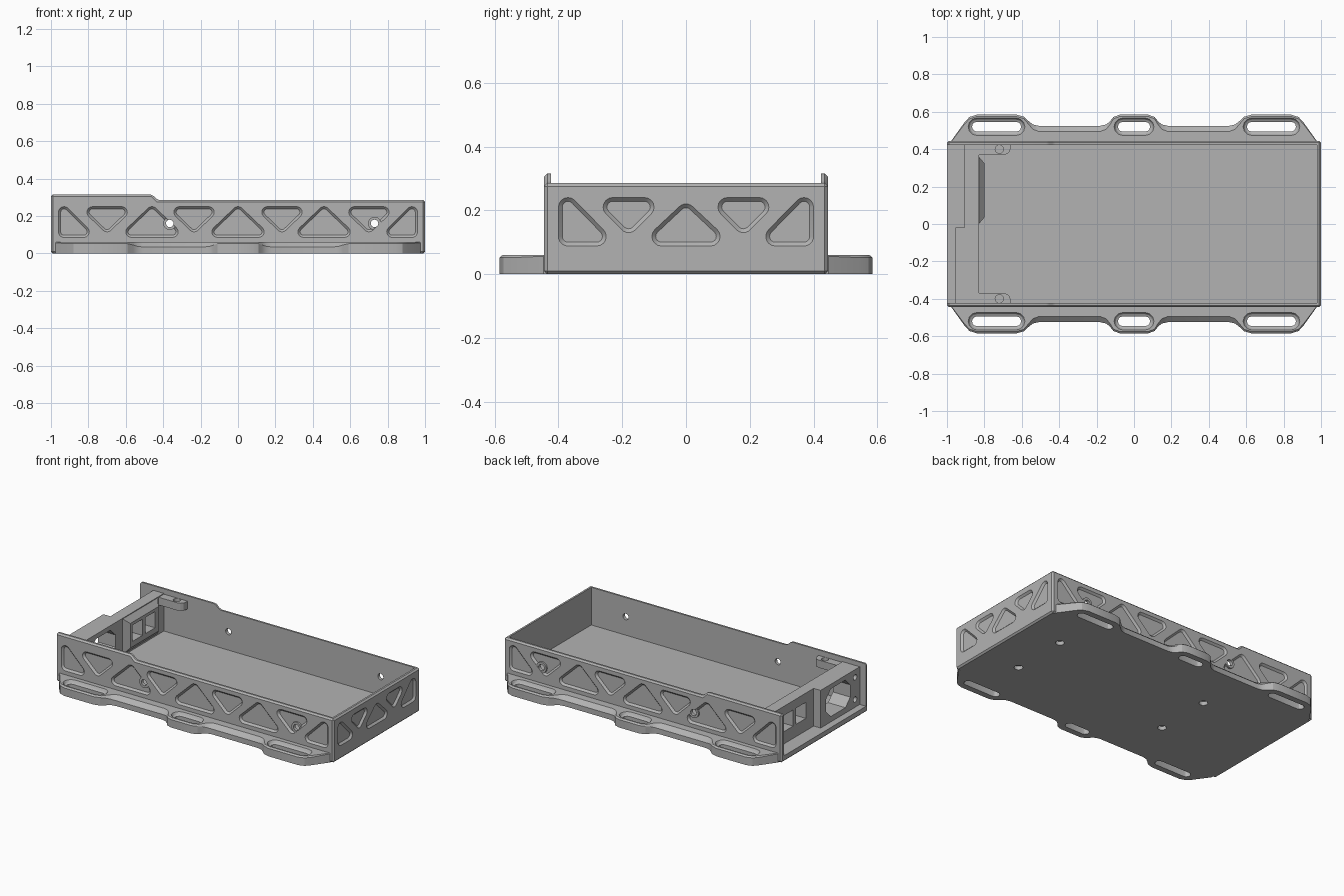
import bpy, bmesh
from math import pi, sin, cos, atan2
from mathutils import Vector

if "Cube" in bpy.data.objects:
    bpy.data.objects.remove(bpy.data.objects["Cube"])

grey = bpy.data.materials.new("machined_grey")
grey.use_nodes = True
GREY = (0.45, 0.45, 0.45, 1)
grey.diffuse_color = GREY
grey.node_tree.nodes["Principled BSDF"].inputs["Base Color"].default_value = GREY

LEN, WID, WALL, FLOOR, RIM = 1.0, 0.445, 0.022, 0.04, 0.285


def loft(name, *solids):
    """Each solid is a list of rings with equal point counts; caps close the ends."""
    bm = bmesh.new()
    for rings in solids:
        loops = [[bm.verts.new(p) for p in ring] for ring in rings]
        n = len(loops[0])
        for a, b in zip(loops, loops[1:]):
            for i in range(n):
                j = (i + 1) % n
                bm.faces.new((a[i], a[j], b[j], b[i]))
        bm.faces.new(loops[0])
        bm.faces.new(loops[-1])
    bmesh.ops.recalc_face_normals(bm, faces=bm.faces)
    mesh = bpy.data.meshes.new(name)
    bm.to_mesh(mesh)
    bm.free()
    mesh.materials.append(grey)
    ob = bpy.data.objects.new(name, mesh)
    bpy.context.collection.objects.link(ob)
    return ob


def plan(points, z0, z1):
    return [[(x, y, z) for x, y in points] for z in (z0, z1)]


def box(x0, x1, y0, y1, z0, z1):
    return plan([(x0, y0), (x1, y0), (x1, y1), (x0, y1)], z0, z1)


def hull(centres, r, steps=6):
    """Rounded outline around counter-clockwise centres."""
    if len(centres) == 1:
        u, v = centres[0]
        return [(u + r * cos(k * pi / 12), v + r * sin(k * pi / 12)) for k in range(24)]
    pts = []
    for i, c in enumerate(centres):
        p, q = centres[i - 1], centres[(i + 1) % len(centres)]
        a = atan2(c[1] - p[1], c[0] - p[0]) - pi / 2
        b = atan2(q[1] - c[1], q[0] - c[0]) - pi / 2
        while b < a:
            b += 2 * pi
        for k in range(steps + 1):
            t = a + (b - a) * k / steps
            pts.append((c[0] + r * cos(t), c[1] + r * sin(t)))
    return pts


# Mappings from (u, v, depth) on a face into space
def front(u, v, w): return (u, -WID + w, v)
def back(u, v, w): return (u, WID - w, v)
def end(u, v, w): return (LEN - w, u, v)
def rear_end(u, v, w): return (-LEN + w, u, v)
def top(u, v, w): return (u, v, w)


def shape(face, centres, *sections):
    return [[face(u, v, w) for u, v in hull(centres, r)] for r, w in sections]


def apply(ob, kind, **settings):
    mod = ob.modifiers.new(kind, kind)
    for key, value in settings.items():
        setattr(mod, key, value)
    bpy.context.view_layer.objects.active = ob
    bpy.ops.object.modifier_apply(modifier=mod.name)


def cut(ob, *solids):
    tool = loft("cutter", *solids)
    apply(ob, "BOOLEAN", object=tool, operation='DIFFERENCE', solver='EXACT')
    bpy.data.objects.remove(tool)


def up(c, a, z0, z1): return [(c - a, z0), (c + a, z0), (c, z1)]
def down(c, a, z0, z1): return [(c, z0), (c + a, z1), (c - a, z1)]
def flip(tri): return [(-u, v) for u, v in reversed(tri)]


# Tray shell: stepped side profile, bevelled, then hollowed with the rear end open
side = [(-LEN, 0), (LEN, 0), (LEN, RIM), (-0.43, RIM), (-0.46, 0.315), (-LEN, 0.315)]
tray = loft("tray_shell", [[(x, y, z) for x, z in side] for y in (-WID, WID)])
apply(tray, "BEVEL", width=0.01, segments=1)
cut(tray, box(-1.1, LEN - WALL, -WID + WALL, WID - WALL, FLOOR, 0.5))

# Truss pockets on the long sides and the closed end
corner = [(-0.93, 0.115), (-0.825, 0.115), (-0.93, 0.22)]
long_tris = [corner, flip(corner)]
long_tris += [up(c, 0.11, 0.115, 0.22) for c in (-0.46, 0, 0.46)]
long_tris += [down(c, 0.078, 0.145, 0.22) for c in (-0.7, -0.235, 0.235, 0.7)]
corner = [(-0.37, 0.118), (-0.28, 0.118), (-0.37, 0.21)]
end_tris = [corner, flip(corner), up(0, 0.077, 0.118, 0.19)]
end_tris += [down(c, 0.05, 0.16, 0.21) for c in (-0.18, 0.18)]
pockets = [(f, t) for f in (front, back) for t in long_tris] + [(end, t) for t in end_tris]
cut(tray, *[shape(f, t, (0.04, -0.01), (0.018, 0.012)) for f, t in pockets])

# Screw bosses in the side walls, with holes through
spots = [(f, [(x, 0.16)]) for f in (front, back) for x in (-0.365, 0.73)]
bosses = loft("screw_bosses", *[shape(f, c, (0.035, 0.001), (0.035, 0.014)) for f, c in spots])
holes = [shape(f, c, (0.02, -0.02), (0.02, 0.05)) for f, c in spots]
cut(tray, *holes)
cut(bosses, *holes)

# Blind mounting holes under the floor
cut(tray, *[shape(top, [(x, y)], (0.026, -0.02), (0.026, 0.025))
            for x in (-0.375, 0.73) for y in (-0.19, 0.19)])

# Mounting flanges with slotted tabs: x, y, size of the upper chamfer
half = [(-0.975, 0.447, 0.005), (-0.905, 0.545, 0.01), (-0.88, 0.572, 0.01),
        (-0.84, 0.585, 0.01), (-0.63, 0.585, 0.01), (-0.59, 0.574, 0.01),
        (-0.56, 0.547, 0.018), (-0.54, 0.532, 0.026), (-0.51, 0.525, 0.03),
        (-0.18, 0.525, 0.03), (-0.15, 0.532, 0.026), (-0.13, 0.547, 0.018),
        (-0.11, 0.572, 0.01), (-0.075, 0.585, 0.01)]
edge = half + [(-x, y, b) for x, y, b in reversed(half)]
slots = [(-0.735, 0.105), (0, 0.06), (0.735, 0.105)]
for label, s in (("front_flange", -1), ("back_flange", 1)):
    inner = [(edge[-1][0], s * 0.43), (edge[0][0], s * 0.43)]
    rings = [[(x, s * y, 0) for x, y, b in edge] + [(x, y, 0) for x, y in inner],
             [(x, s * y, 0.06 - 0.85 * b) for x, y, b in edge] + [(x, y, 0.05) for x, y in inner],
             [(x, s * (y - b), 0.06) for x, y, b in edge] + [(x, y, 0.06) for x, y in inner]]
    flange = loft(label, rings)
    cut(flange, *[shape(top, [(c - h, s * 0.52), (c + h, s * 0.52)],
                        (0.026, -0.02), (0.026, 0.04), (0.038, 0.046), (0.048, 0.062))
                  for c, h in slots])

# Stepped connector wall closing the rear end
inside = WID - WALL + 0.005
panel = [(-0.83, -inside), (-0.83, inside), (-0.905, inside), (-0.905, -0.02),
         (-0.955, -0.02), (-0.955, -inside)]
wall = loft("connector_wall", plan(panel, FLOOR - 0.01, RIM))

# Chamfered port block on the inner face
block = loft("port_block", [
    [(x, y, z) for y, z in ((m, 0.05 + m), (0.36 - m, 0.05 + m),
                            (0.36 - m, 0.28 - m), (m, 0.28 - m))]
    for x, m in ((-0.84, 0), (-0.83, 0), (-0.8, 0.035))])
ports = [box(-1.1, -0.7, y, y + 0.1, 0.12, 0.225) for y in (0.06, 0.19)]
cut(block, *ports)

# Inlet opening with clipped corners, and its screw holes
y0, y1, z0, z1, c = -0.325, -0.075, 0.075, 0.255, 0.05
inlet = [(y0 + c, z0), (y1 - c, z0), (y1, z0 + c), (y1, z1 - c),
         (y1 - c, z1), (y0 + c, z1), (y0, z1 - c), (y0, z0 + c)]
screws = [shape(rear_end, [(-0.375, z)], (0.018, -0.1), (0.018, 0.3)) for z in (0.09, 0.235)]
cut(wall, [[(x, y, z) for y, z in inlet] for x in (-1.1, -0.7)], *ports, *screws)

# Corner lid brackets with screw holes
for label, s in (("front_bracket", -1), ("back_bracket", 1)):
    outline = [(-0.84, 0.43), (-0.84, 0.37), (-0.695, 0.37), (-0.676, 0.375),
               (-0.664, 0.387), (-0.66, 0.405), (-0.66, 0.43)]
    bracket = loft(label, plan([(x, s * y) for x, y in outline], 0.23, 0.28))
    cut(bracket, shape(top, [(-0.72, s * 0.4)], (0.022, 0.2), (0.022, 0.3)))

# Smooth rounded corners, keep machined edges crisp
for ob in bpy.context.scene.objects:
    ob.select_set(ob.type == 'MESH')
bpy.ops.object.shade_smooth_by_angle(angle=pi / 7)
